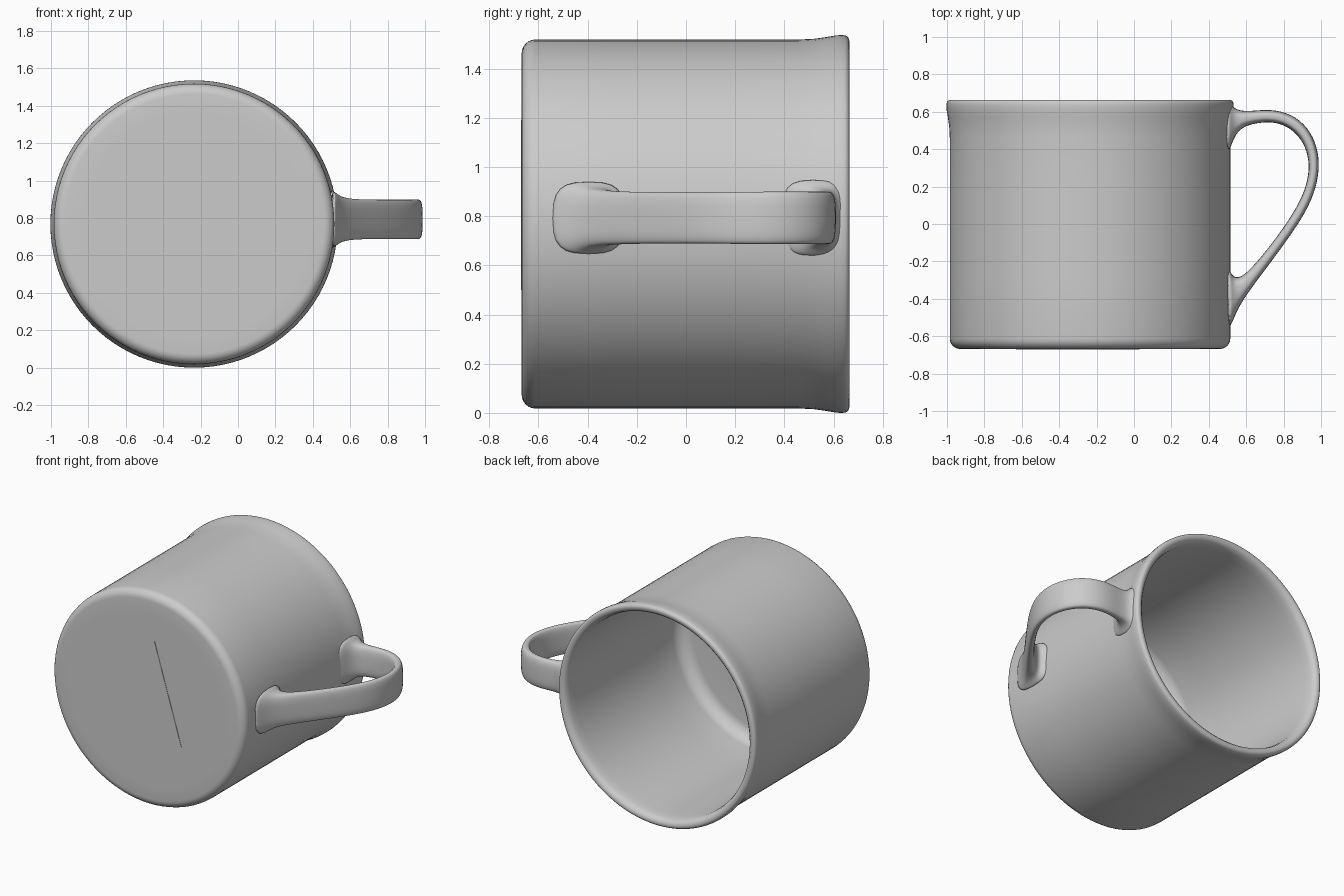
import bpy, bmesh, math
from mathutils import Vector

cube = bpy.data.objects.get("Cube")
if cube:
    bpy.data.objects.remove(cube, do_unlink=True)

CX, CZ = -0.235, 0.768      # axis of the mug, which lies along y

clay = bpy.data.materials.new("plain grey")
clay.use_nodes = True
clay.diffuse_color = (0.6, 0.6, 0.6, 1)
clay.node_tree.nodes["Principled BSDF"].inputs["Base Color"].default_value = (0.6, 0.6, 0.6, 1)


def finish(name, bm, smooth=True):
    bmesh.ops.recalc_face_normals(bm, faces=bm.faces)
    for f in bm.faces:
        f.smooth = smooth
    mesh = bpy.data.meshes.new(name)
    bm.to_mesh(mesh)
    bm.free()
    mesh.materials.append(clay)
    obj = bpy.data.objects.new(name, mesh)
    bpy.context.collection.objects.link(obj)
    return obj


def loft(bm, rings):
    """Skin closed rings of points and cap both ends."""
    rows = [[bm.verts.new(p) for p in ring] for ring in rings]
    n = len(rows[0])
    for a, b in zip(rows, rows[1:]):
        for i in range(n):
            j = (i + 1) % n
            bm.faces.new((a[i], a[j], b[j], b[i]))
    bm.faces.new(rows[0])
    bm.faces.new(rows[-1])


def arc(r, y, rad, a0, a1, steps=6):
    """Fillet points (radius, y) around a centre in the profile plane."""
    return [(r + rad * math.cos(math.radians(a0 + (a1 - a0) * i / steps)),
             y + rad * math.sin(math.radians(a0 + (a1 - a0) * i / steps)))
            for i in range(steps + 1)]


# Body: outside base, wall, flared lip, inside wall and rounded inner floor
profile = [(0.3, -0.668), (0.6, -0.668)]
profile += arc(0.695, -0.613, 0.055, -90, 0)
profile += [(0.75, -0.3), (0.75, 0.2), (0.75, 0.46), (0.753, 0.52), (0.76, 0.57),
            (0.767, 0.61), (0.768, 0.635)]
profile += arc(0.745, 0.642, 0.022, 10, 90)
profile += [(0.73, 0.662), (0.715, 0.648), (0.706, 0.62), (0.703, 0.57), (0.70, 0.45),
            (0.70, 0.0), (0.70, -0.3)]
profile += arc(0.61, -0.51, 0.09, 0, -90)
profile += [(0.3, -0.60)]
SIDES = 96
bm = bmesh.new()
loft(bm, [[(CX + r * math.cos(2 * math.pi * i / SIDES), y,
            CZ + r * math.sin(2 * math.pi * i / SIDES)) for i in range(SIDES)]
          for r, y in profile])
finish("mug_body", bm)

# Handle: outer (x, y), inner (x, y) and half width, from the lip to the base end
stations = [
    (0.485, 0.66, 0.485, 0.36, 0.17),
    (0.515, 0.645, 0.515, 0.40, 0.15),
    (0.535, 0.622, 0.535, 0.465, 0.125),
    (0.565, 0.606, 0.575, 0.515, 0.112),
    (0.62, 0.603, 0.635, 0.537, 0.107),
    (0.73, 0.615, 0.73, 0.548, 0.107),
    (0.84, 0.590, 0.81, 0.528, 0.107),
    (0.93, 0.520, 0.88, 0.475, 0.107),
    (0.983, 0.41, 0.925, 0.395, 0.107),
    (0.993, 0.29, 0.940, 0.295, 0.107),
    (0.965, 0.16, 0.915, 0.18, 0.106),
    (0.90, 0.03, 0.855, 0.06, 0.105),
    (0.78, -0.14, 0.735, -0.11, 0.105),
    (0.67, -0.285, 0.63, -0.235, 0.107),
    (0.605, -0.375, 0.575, -0.283, 0.112),
    (0.56, -0.445, 0.54, -0.287, 0.122),
    (0.53, -0.515, 0.522, -0.268, 0.14),
    (0.50, -0.585, 0.49, -0.215, 0.165),
]
HZ, SEG = 0.793, 24


def squash(v, power):
    return math.copysign(abs(v) ** power, v)


rings = []
for ox, oy, ix, iy, half in stations:
    mid = Vector(((ox + ix) / 2, (oy + iy) / 2, HZ))
    out = Vector(((ox - ix) / 2, (oy - iy) / 2, 0))
    ring = []
    for i in range(SEG):
        a = 2 * math.pi * i / SEG
        ring.append(mid + out * squash(math.cos(a), 0.65)
                    + Vector((0, 0, half * squash(math.sin(a), 0.65))))
    rings.append(ring)
bm = bmesh.new()
loft(bm, rings)
handle = finish("handle", bm)
sub = handle.modifiers.new("soften", "SUBSURF")
sub.levels = sub.render_levels = 2

# Thin triangular facet on the base
bm = bmesh.new()
corners = [(-0.18, 1.19), (0.03, 0.50), (-0.60, 0.58), (-0.63, 0.68)]
loft(bm, [[(x, y, z) for x, z in corners] for y in (-0.671, -0.664)])
finish("base_triangle", bm, smooth=False)

# Keep the flat base crisp while the fillets stay smooth
body = bpy.data.objects["mug_body"]
bpy.ops.object.select_all(action="DESELECT")
body.select_set(True)
bpy.context.view_layer.objects.active = body
bpy.ops.object.shade_smooth_by_angle(angle=math.radians(40))
